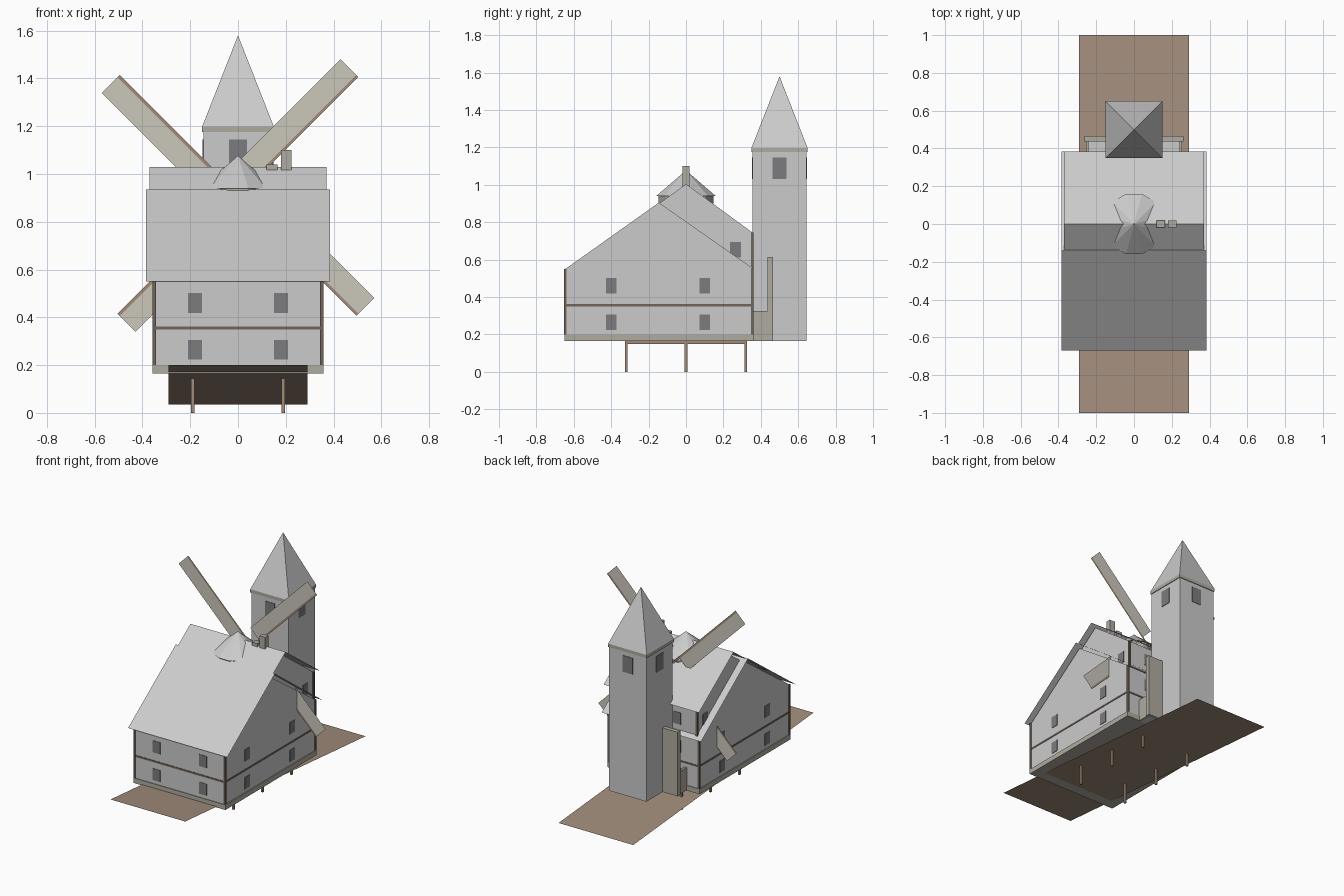
import bpy, bmesh, math
from mathutils import Matrix

if "Cube" in bpy.data.objects:
    bpy.data.objects.remove(bpy.data.objects["Cube"])


def mat(name, r, g, b):
    m = bpy.data.materials.new(name)
    m.diffuse_color = (r, g, b, 1)
    m.use_nodes = True
    m.node_tree.nodes["Principled BSDF"].inputs["Base Color"].default_value = m.diffuse_color
    return m


EARTH = mat("earth", 0.36, 0.27, 0.20)
WOOD = mat("wood", 0.36, 0.26, 0.19)
TIMBER = mat("timber", 0.17, 0.13, 0.10)
STONE = mat("stone", 0.43, 0.41, 0.35)
GLASS = mat("glass", 0.20, 0.20, 0.21)
CANVAS = mat("canvas", 0.60, 0.58, 0.50)


def finish(name, bm, m=None):
    me = bpy.data.meshes.new(name)
    bm.to_mesh(me)
    bm.free()
    ob = bpy.data.objects.new(name, me)
    bpy.context.collection.objects.link(ob)
    if m:
        me.materials.append(m)
    return ob


def boxes(name, spans, m=None):
    """Boxes given as (x0, x1, y0, y1, z0, z1), joined in one object."""
    bm = bmesh.new()
    for x0, x1, y0, y1, z0, z1 in spans:
        M = Matrix.Translation(((x0 + x1) / 2, (y0 + y1) / 2, (z0 + z1) / 2))
        M = M @ Matrix.Diagonal((x1 - x0, y1 - y0, z1 - z0, 1))
        bmesh.ops.create_cube(bm, size=1, matrix=M)
    return finish(name, bm, m)


def prism(name, profile, hx, m=None):
    """Closed (y, z) profile extruded across x."""
    bm = bmesh.new()
    f = bm.faces.new([bm.verts.new((-hx, y, z)) for y, z in profile])
    r = bmesh.ops.extrude_face_region(bm, geom=[f])
    verts = [v for v in r["geom"] if isinstance(v, bmesh.types.BMVert)]
    bmesh.ops.translate(bm, verts=verts, vec=(2 * hx, 0, 0))
    bmesh.ops.recalc_face_normals(bm, faces=bm.faces)
    return finish(name, bm, m)


def sheet(name, profile, hx, m=None):
    """Thin surface: open (y, z) line swept across x."""
    bm = bmesh.new()
    rows = [[bm.verts.new((x, y, z)) for x in (-hx, hx)] for y, z in profile]
    for a, b in zip(rows, rows[1:]):
        bm.faces.new((a[0], a[1], b[1], b[0]))
    return finish(name, bm, m)


def cone(name, n, r1, r2, z0, z1, y=0, turn=0.0, m=None):
    bm = bmesh.new()
    M = Matrix.Translation((0, y, (z0 + z1) / 2)) @ Matrix.Rotation(turn, 4, 'Z')
    bmesh.ops.create_cone(bm, cap_ends=True, segments=n, radius1=r1, radius2=r2,
                          depth=z1 - z0, matrix=M)
    return finish(name, bm, m)


# Sloping ground sheet, legs and bearers
sheet("ground", [(-1, 0.2), (1, 0.035)], 0.29, EARTH)
boxes("legs", [(x - .007, x + .007, y - .007, y + .007, 0, 0.15)
               for x in (-.19, .19) for y in (-.32, 0, .32)], WOOD)
boxes("bearers", [(x - .007, x + .007, -.327, .327, .15, .165) for x in (-.19, .19)], WOOD)

# House: lower body, taller rear body and stone base
boxes("base", [(-.357, .357, -.65, .36, .165, .2)], STONE)
prism("house_body", [(-.645, .2), (-.645, .55), (-.145, .905), (.355, .555), (.355, .2)], .35)
prism("upper_body", [(-.355, .5), (-.355, .745), (0, 1.005), (.355, .745), (.355, .5)], .335)
sheet("main_roof", [(-.67, .55), (-.14, .935), (.385, .55)], .385)
sheet("upper_roof", [(-.385, .75), (0, 1.03), (.385, .75)], .37)

# Timber corner posts and floor bands
posts = []
for s in (-1, 1):
    for x, y, z0, z1 in ((.35, -.645, .2, .55), (.35, .355, .2, .555), (.335, .355, .55, .745)):
        posts.append((s * x - .007, s * x + .007, y - .007, y + .007, z0, z1))
boxes("corner_posts", posts, TIMBER)
boxes("floor_bands", [(-.353, .353, -.648, -.642, .35, .362),
                      (-.353, .353, .352, .358, .35, .362),
                      (-.338, .338, .352, .358, .55, .562),
                      (-.353, -.347, -.645, .355, .35, .362),
                      (.347, .353, -.645, .355, .35, .362)], TIMBER)

# House windows on all sides
panes = []
for z in (.265, .46):
    for s in (-1, 1):
        for y in (-.645, .355):
            panes.append((s * .18 - .029, s * .18 + .029, y - .003, y + .003, z - .041, z + .041))
        for y in (-.4, .1):
            panes.append((s * .35 - .003, s * .35 + .003, y - .029, y + .029, z - .041, z + .041))
for s in (-1, 1):
    panes.append((s * .335 - .003, s * .335 + .003, .236, .294, .612, .695))
    panes.append((s * .18 - .029, s * .18 + .029, .352, .358, .612, .695))
boxes("house_windows", panes, GLASS)

# Chimneys on the ridge
boxes("chimneys", [(.12, .165, -.018, .018, .95, 1.04), (.18, .224, -.018, .018, .95, 1.1)], STONE)

# Rear porch: floor, side rails and tall back wall
boxes("porch_floor", [(-.24, .24, .355, .44, .165, .2)])
boxes("porch_rails", [(-.255, -.24, .355, .45, .165, .325),
                      (.24, .255, .355, .45, .165, .325)], STONE)
boxes("porch_wall", [(-.262, .262, .437, .466, .165, .615)], STONE)

# Tower
boxes("tower", [(-.145, .145, .355, .645, .165, 1.18)])
boxes("tower_band", [(-.15, .15, .35, .65, 1.175, 1.198)], STONE)
cone("tower_roof", 4, .15 * math.sqrt(2), 0, 1.198, 1.58, .5, math.pi / 4)
panes = []
for s in (-1, 1):
    panes.append((-.038, .038, .5 + s * .145 - .003, .5 + s * .145 + .003, 1.03, 1.145))
    panes.append((s * .145 - .003, s * .145 + .003, .462, .538, 1.03, 1.145))
boxes("tower_windows", panes, GLASS)

# Mill cap poking through the ridge
cone("cap_drum", 12, .152, .152, .9, .94, turn=math.pi / 12, m=STONE)
cone("cap_roof", 12, .165, 0, .94, 1.077, turn=math.pi / 12)

# Four flat sails, turned about the hub
for name, strip, m in (("sail_cloths", (.08, .707, .007, .1), CANVAS),
                       ("sail_spars", (0, .707, -.006, .007), WOOD)):
    bm = bmesh.new()
    u0, u1, v0, v1 = strip
    for k in range(4):
        a = math.pi / 4 + k * math.pi / 2
        c, s = math.cos(a), math.sin(a)
        bm.faces.new([bm.verts.new((u * c - v * s, .157, .91 + u * s + v * c))
                      for u, v in ((u0, v0), (u1, v0), (u1, v1), (u0, v1))])
    finish(name, bm, m)
